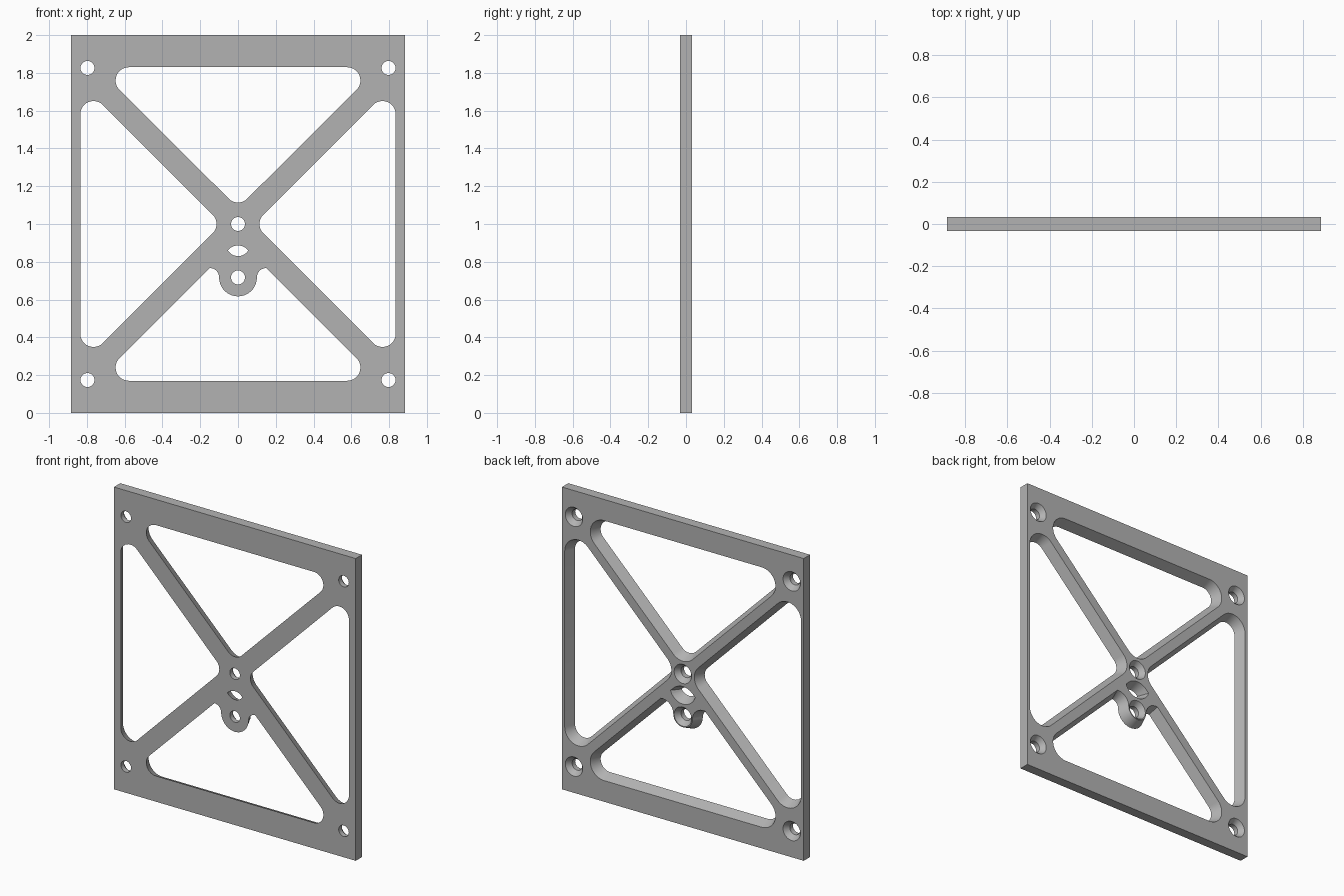
import bpy, bmesh
from math import sin, cos, radians

cube = bpy.data.objects.get("Cube")
if cube:
    bpy.data.objects.remove(cube)

HALF_T = 0.033      # half plate thickness
TAPER = 0.03        # openings widen by this much towards the back


def arc(cx, cz, r, a0, a1, n=14):
    """Points (x, z) along an arc, angles in degrees."""
    angles = [radians(a0 + (a1 - a0) * i / n) for i in range(n + 1)]
    return [(cx + r * cos(a), cz + r * sin(a)) for a in angles]


def loft(name, sections):
    """Closed solid through (y, outline) sections of equal point count."""
    bm = bmesh.new()
    rings = [[bm.verts.new((x, y, z)) for x, z in pts] for y, pts in sections]
    for a, b in zip(rings, rings[1:]):
        for i in range(len(a)):
            j = (i + 1) % len(a)
            bm.faces.new((a[i], a[j], b[j], b[i]))
    bm.faces.new(rings[0])
    bm.faces.new(rings[-1])
    bmesh.ops.recalc_face_normals(bm, faces=bm.faces)
    mesh = bpy.data.meshes.new(name)
    bm.to_mesh(mesh)
    bm.free()
    ob = bpy.data.objects.new(name, mesh)
    bpy.context.collection.objects.link(ob)
    return ob


def tapered(name, outline, reach):
    """Loft of an outline that depends on its offset, running past the plate."""
    def offset(y):
        return TAPER * (y + HALF_T) / (2 * HALF_T)
    return loft(name, [(y, outline(offset(y))) for y in (-reach, reach)])


def cut(target, cutter):
    """Subtract the cutter for good and remove it."""
    mod = target.modifiers.new("cut", "BOOLEAN")
    mod.operation, mod.solver, mod.object = "DIFFERENCE", "EXACT", cutter
    dg = bpy.context.evaluated_depsgraph_get()
    mesh = bpy.data.meshes.new_from_object(target.evaluated_get(dg))
    target.modifiers.clear()
    target.data = mesh
    bpy.data.objects.remove(cutter)


def end_opening(side):
    """Rounded triangle above (1) or below (-1) the cross."""
    def outline(d):
        r = 0.07 + d
        pts = (arc(0, 0.184, r, 225, 315) + arc(0.578, 0.76, r, -45, 90)
               + arc(-0.578, 0.76, r, 90, 225))
        return [(x, 1 + side * z) for x, z in pts]
    return outline


def side_opening(side):
    """Rounded triangle to the left (1) or right (-1) of the cross."""
    def outline(d):
        r = 0.07 + d
        pts = (arc(0.184, 0, r, 135, 225) + arc(0.765, -0.581, r, 225, 360)
               + arc(0.765, 0.581, r, 0, 135))
        return [(side * x, 1 + z) for x, z in pts]
    return outline


def lug(d):
    """Round lug under the crossing, flared out to both lower bars."""
    low = 0.717
    end = 25 - 500 * d
    flare = 98 + 200 * d
    return (arc(0, 0.895, 0.065 + d, -end, end - 180)
            + arc(-0.15, low, 0.05 + d, flare, 0)
            + arc(0, low, 0.1 - d, 180, 360, 28)[1:-1]
            + arc(0.15, low, 0.05 + d, 180, 180 - flare))


# Flat plate
w = 0.885
rect = [(-w, 0), (w, 0), (w, 2), (-w, 2)]
plate = loft("cross_braced_plate", [(-HALF_T, rect), (HALF_T, rect)])

# Four tapered openings, the lower one leaving the lug standing
for s in (1, -1):
    cut(plate, tapered("side_cutter", side_opening(s), 0.04))
cut(plate, tapered("upper_cutter", end_opening(1), 0.04))
lower = tapered("lower_cutter", end_opening(-1), 0.04)
cut(lower, tapered("lug_cutter", lug, 0.05))
cut(plate, lower)

# Screw holes, countersunk from the back
holes = [(sx * 0.797, 1 + sz * 0.826) for sx in (1, -1) for sz in (1, -1)]
for x, z in holes + [(0, 1), (0, 0.717)]:
    cut(plate, loft("hole_cutter", [
        (y, arc(x, z, r, 0, 360, 40)[:-1])
        for y, r in ((-0.04, 0.037), (0, 0.037), (0.04, 0.069))]))

# Grey material
grey = bpy.data.materials.new("plain_grey")
grey.use_nodes = True
colour = (0.45, 0.45, 0.45, 1)
grey.diffuse_color = colour
grey.node_tree.nodes["Principled BSDF"].inputs["Base Color"].default_value = colour
plate.data.materials.clear()
plate.data.materials.append(grey)

# Smooth fillets, sharp edges
bpy.ops.object.select_all(action="DESELECT")
plate.select_set(True)
bpy.context.view_layer.objects.active = plate
bpy.ops.object.shade_smooth_by_angle(angle=radians(30))
